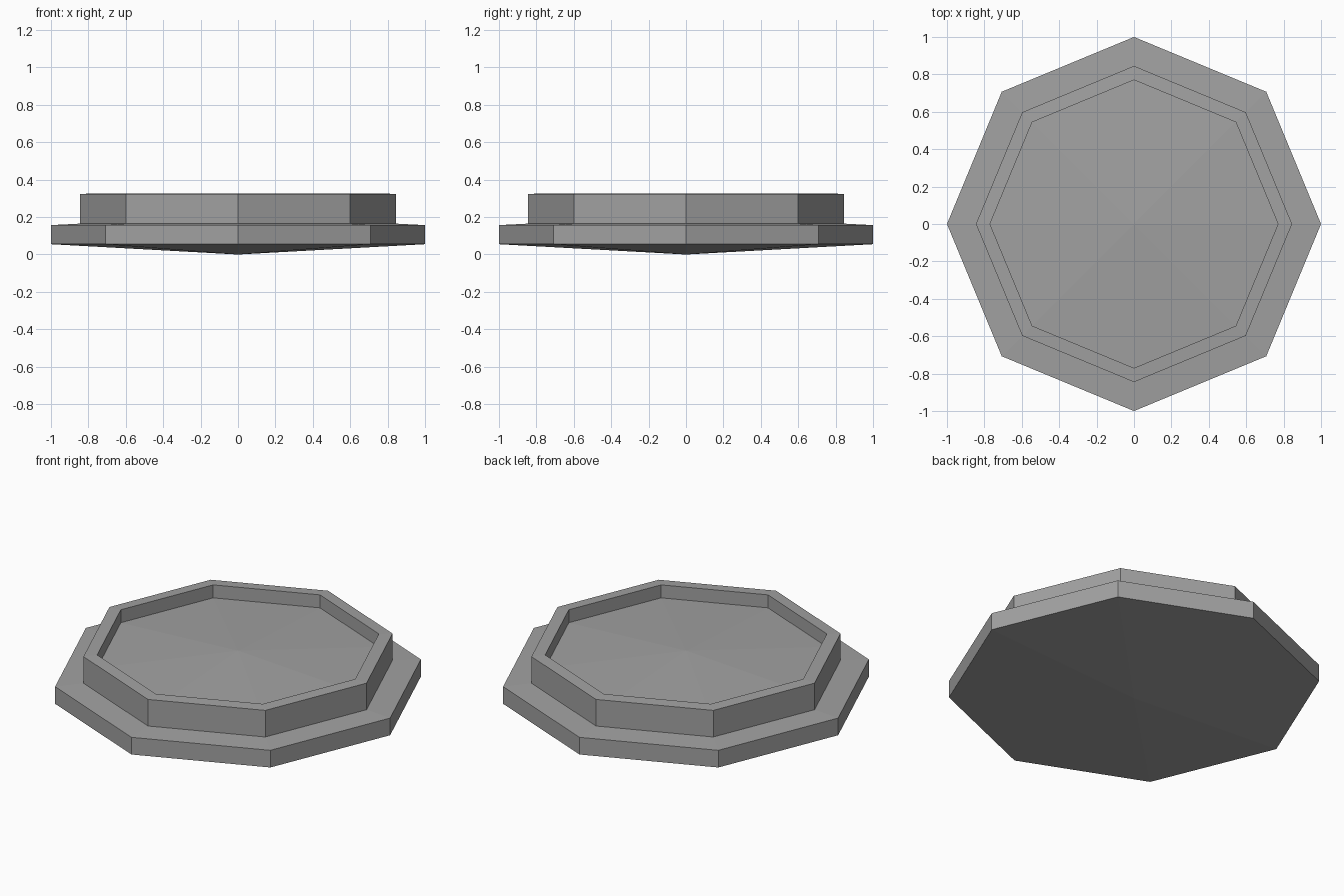
import bpy
import bmesh
import math

cube = bpy.data.objects.get("Cube")
if cube:
    bpy.data.objects.remove(cube, do_unlink=True)

SIDES = 8

grey = bpy.data.materials.new("plain grey")
grey.use_nodes = True
colour = (0.36, 0.36, 0.36, 1)
grey.diffuse_color = colour
grey.node_tree.nodes["Principled BSDF"].inputs["Base Color"].default_value = colour


def turned(name, profile):
    """Sweep (radius, height) points round z; radius 0 closes with a tip."""
    bm = bmesh.new()
    rings = []
    for r, z in profile:
        count = SIDES if r else 1
        rings.append([bm.verts.new((r * math.cos(math.tau * i / SIDES),
                                    r * math.sin(math.tau * i / SIDES), z))
                      for i in range(count)])
    for a, b in zip(rings, rings[1:]):
        for i in range(SIDES):
            j = (i + 1) % SIDES
            corners = [a[i % len(a)], a[j % len(a)], b[j % len(b)], b[i % len(b)]]
            bm.faces.new(list(dict.fromkeys(corners)))
    bmesh.ops.recalc_face_normals(bm, faces=bm.faces)
    mesh = bpy.data.meshes.new(name)
    bm.to_mesh(mesh)
    bm.free()
    mesh.materials.append(grey)
    obj = bpy.data.objects.new(name, mesh)
    bpy.context.collection.objects.link(obj)
    return obj


# One closed shell: pointed underside, flange, raised rim, domed recessed floor
turned("octagonal_dish", [
    (0, 0), (1, 0.055),             # underside
    (1, 0.157), (0.845, 0.165),     # flange
    (0.845, 0.323), (0.77, 0.327),  # rim
    (0.77, 0.25), (0, 0.29),        # floor
])
